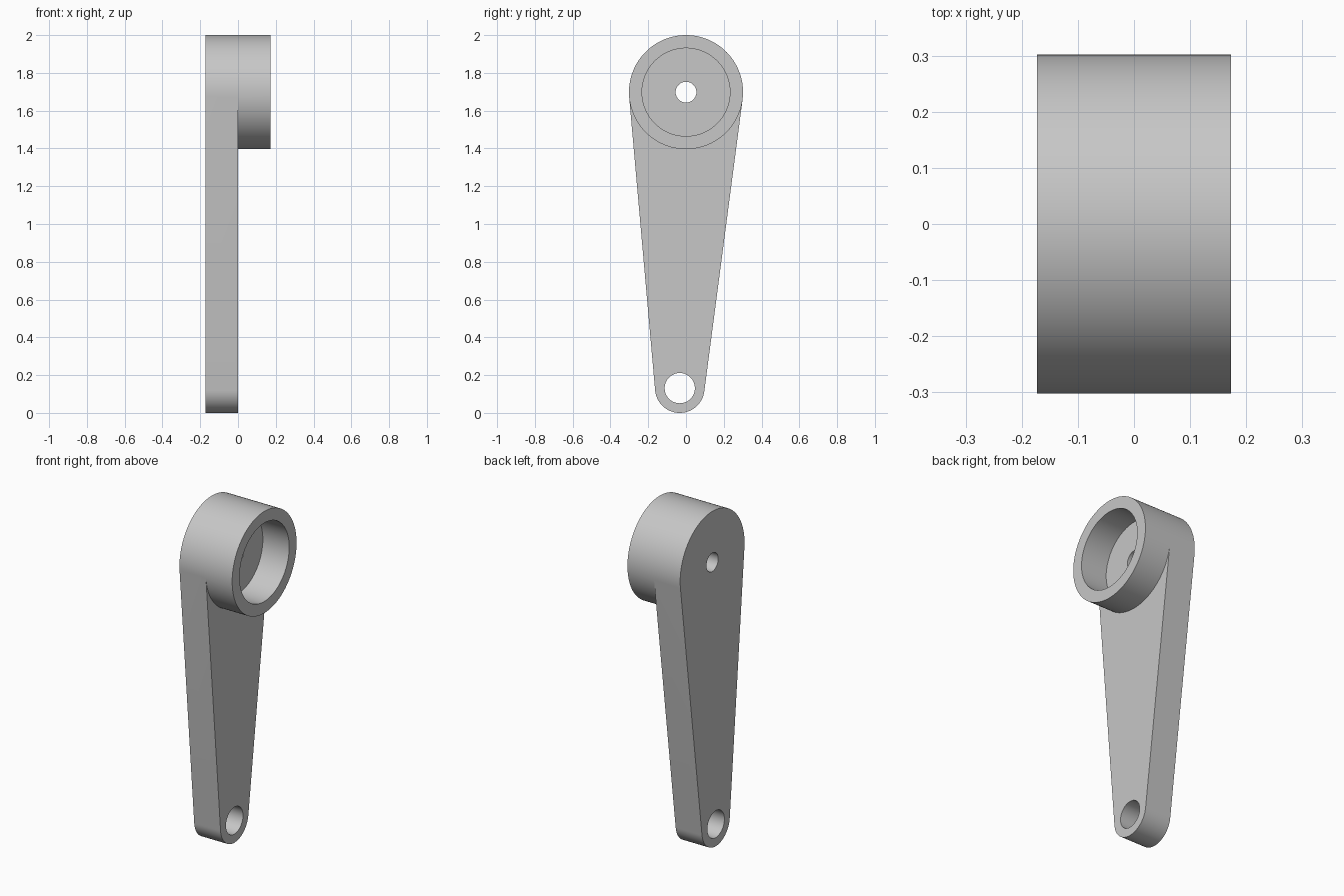
import bpy, bmesh, math

if "Cube" in bpy.data.objects:
    bpy.data.objects.remove(bpy.data.objects["Cube"], do_unlink=True)

# Sizes: plate and boss each have thickness T; centres are (y, z)
T = 0.173
BIG, BIG_R = (0.0, 1.698), 0.302
SMALL, SMALL_R = (-0.033, 0.131), 0.131
RECESS_R, ROD_R, PIN_R = 0.233, 0.055, 0.08

grey = bpy.data.materials.new("light grey")
grey.use_nodes = True
colour = (0.57, 0.57, 0.57, 1)
grey.diffuse_color = colour
grey.node_tree.nodes["Principled BSDF"].inputs["Base Color"].default_value = colour

bm = bmesh.new()


def arc(x, centre, radius, start, end, steps):
    """Row of vertices along an arc in the plane at x."""
    angles = [start + (end - start) * i / steps for i in range(steps + 1)]
    return [bm.verts.new((x, centre[0] + radius * math.cos(a),
                          centre[1] + radius * math.sin(a))) for a in angles]


def circle(x, centre, radius, steps=72):
    return arc(x, centre, radius, 0, math.tau * (1 - 1 / steps), steps - 1)


def wall(a, b):
    """Smooth band joining two matching closed loops."""
    for i in range(len(a)):
        j = (i + 1) % len(a)
        bm.faces.new((a[i], a[j], b[j], b[i]))


def fill(*loops):
    """Flat face bounded by an outer loop and any holes."""
    edges = []
    for loop in loops:
        for i, v in enumerate(loop):
            w = loop[(i + 1) % len(loop)]
            edges.append(bm.edges.get((v, w)) or bm.edges.new((v, w)))
    bmesh.ops.triangle_fill(bm, edges=edges, use_beauty=True, use_dissolve=False)


# Angles at which the straight sides touch both round ends
dy, dz = SMALL[0] - BIG[0], SMALL[1] - BIG[1]
axis = math.atan2(dz, dy)
spread = math.acos((BIG_R - SMALL_R) / math.hypot(dy, dz))
lo, hi = axis - spread, axis + spread

# Outline arcs of the arm and boss
upper = [arc(x, BIG, BIG_R, hi, lo + math.tau, 56) for x in (-T, 0, T)]
foot = [arc(x, SMALL, SMALL_R, lo, hi, 40) for x in (-T, 0)]
lower = [arc(x, BIG, BIG_R, lo, hi, 48) for x in (0, T)]
for under, over in zip(lower, upper[1:]):   # share the tangent points
    bm.verts.remove(under[0])
    bm.verts.remove(under[-1])
    under[:] = under[1:-1]

# Outer walls
wall(upper[0] + foot[0], upper[1] + foot[1])
wall(upper[1] + lower[0], upper[2] + lower[1])

# Bores: rod hole, pin hole and the boss recess
rod = [circle(x, BIG, ROD_R) for x in (-T, 0)]
pin = [circle(x, SMALL, PIN_R) for x in (-T, 0)]
recess = [circle(x, BIG, RECESS_R) for x in (0, T)]
for near, far in (rod, pin, recess):
    wall(near, far)

# Flat faces: back, arm front, recess floor, boss rim
fill(upper[0] + foot[0], rod[0], pin[0])
fill(foot[1] + [upper[1][0]] + lower[0][::-1] + [upper[1][-1]], pin[1])
fill(recess[0], rod[1])
fill(upper[2] + lower[1], recess[1])

bmesh.ops.recalc_face_normals(bm, faces=bm.faces)
mesh = bpy.data.meshes.new("crank_arm")
bm.to_mesh(mesh)
bm.free()
mesh.materials.append(grey)
arm = bpy.data.objects.new("crank_arm", mesh)
bpy.context.collection.objects.link(arm)

# Smooth round walls with sharp rims
bpy.ops.object.select_all(action="DESELECT")
arm.select_set(True)
bpy.context.view_layer.objects.active = arm
bpy.ops.object.shade_smooth_by_angle(angle=math.radians(30))
